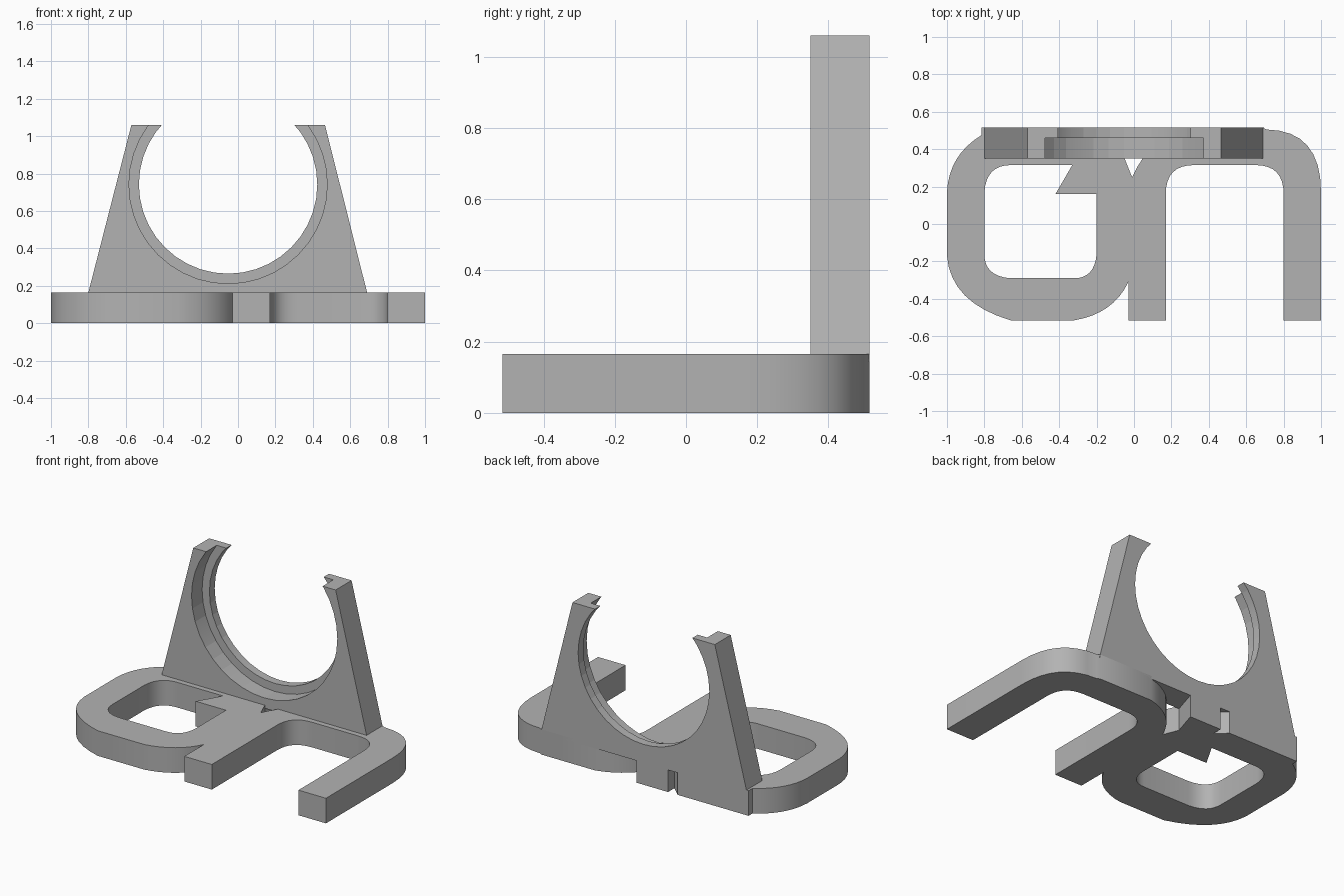
import bpy
import math
from mathutils import Vector

cube = bpy.data.objects.get("Cube")
if cube:
    bpy.data.objects.remove(cube)

grey = bpy.data.materials.new("plain grey")
grey.use_nodes = True
grey.diffuse_color = (0.45, 0.45, 0.45, 1)
grey.node_tree.nodes["Principled BSDF"].inputs["Base Color"].default_value = (0.45, 0.45, 0.45, 1)


def bend(start, corner, end, steps=8):
    """Rounded corner between two straight runs."""
    a, b, c = Vector(start), Vector(corner), Vector(end)
    ts = [i / steps for i in range(steps + 1)]
    return [tuple(a * (1 - t) ** 2 + b * 2 * t * (1 - t) + c * t * t) for t in ts]


def select_only(obj):
    bpy.ops.object.select_all(action='DESELECT')
    obj.select_set(True)
    bpy.context.view_layer.objects.active = obj


def extruded(name, outlines, thickness):
    """Flat outlines (later ones are holes) filled and thickened."""
    curve = bpy.data.curves.new(name, 'CURVE')
    curve.dimensions = '2D'
    curve.fill_mode = 'BOTH'
    curve.extrude = thickness / 2
    for points in outlines:
        spline = curve.splines.new('POLY')
        spline.points.add(len(points) - 1)
        for p, (x, y) in zip(spline.points, points):
            p.co = (x, y, 0, 1)
        spline.use_cyclic_u = True
    obj = bpy.data.objects.new(name, curve)
    bpy.context.collection.objects.link(obj)
    select_only(obj)
    bpy.ops.object.convert(target='MESH')
    obj = bpy.context.object
    obj.name = name
    obj.data.materials.clear()
    obj.data.materials.append(grey)
    return obj


def finish(obj):
    select_only(obj)
    bpy.ops.object.transform_apply(location=True, rotation=True, scale=True)
    bpy.ops.object.shade_smooth_by_angle(angle=math.radians(30))


# Base: closed loop on the right, open arch on the left
low, high = -0.515, 0.515
arch = [(-0.03, low), (0.17, low)]
arch += bend((0.17, 0.16), (0.17, 0.315), (0.32, 0.315))
arch += bend((0.65, 0.315), (0.8, 0.315), (0.8, 0.16))
arch += [(0.8, low), (1, low)]
arch += bend((1, 0.17), (1, 0.5), (0.71, 0.505)) + [(0.69, high)]
arch += bend((0.3, high), (0.08, 0.46), (-0.01, 0.25))
loop = [(-0.05, 0.35), (0, high), (-0.23, high), (-0.23, 0.45), (-0.3, high), (-0.815, high)]
loop += bend((-0.815, 0.475), (-0.99, 0.37), (-1, 0.17))
loop += bend((-1, -0.17), (-0.98, -0.42), (-0.66, low))
loop += bend((-0.32, low), (-0.11, -0.48), (-0.03, -0.31))
hole = [(-0.33, 0.315), (-0.42, 0.16), (-0.2, 0.16)]
hole += bend((-0.2, -0.16), (-0.21, -0.29), (-0.32, -0.29))
hole += bend((-0.66, -0.29), (-0.8, -0.28), (-0.8, -0.16))
hole += bend((-0.8, 0.17), (-0.79, 0.315), (-0.66, 0.315))
base = extruded("base", [arch + loop, hole], 0.165)
base.location.z = 0.0825
finish(base)

# Upright holder: tapered plate standing on the back edge
plate = [(-0.805, 0.145), (0.695, 0.145), (0.465, 1.06), (-0.57, 1.06)]
holder = extruded("upright_holder", [plate], 0.165)
holder.rotation_euler.x = math.pi / 2
holder.location.y = 0.4325
finish(holder)

# Stepped round seat: through hole, with a wider recess from the front
for radius, y in ((0.477, 0.45), (0.53, 0.21)):
    bpy.ops.mesh.primitive_cylinder_add(vertices=40, radius=radius, depth=0.5,
                                        location=(-0.053, y, 0.742),
                                        rotation=(math.pi / 2, 0, 0))
    cutter = bpy.context.object
    cutter.name = "seat_cutter"
    cutter.hide_render = True
    cutter.data.materials.append(grey)
    cut = holder.modifiers.new("seat", 'BOOLEAN')
    cut.operation = 'DIFFERENCE'
    cut.solver = 'EXACT'
    cut.object = cutter
    select_only(holder)
    bpy.ops.object.modifier_apply(modifier=cut.name)
    bpy.data.objects.remove(cutter)
finish(holder)
